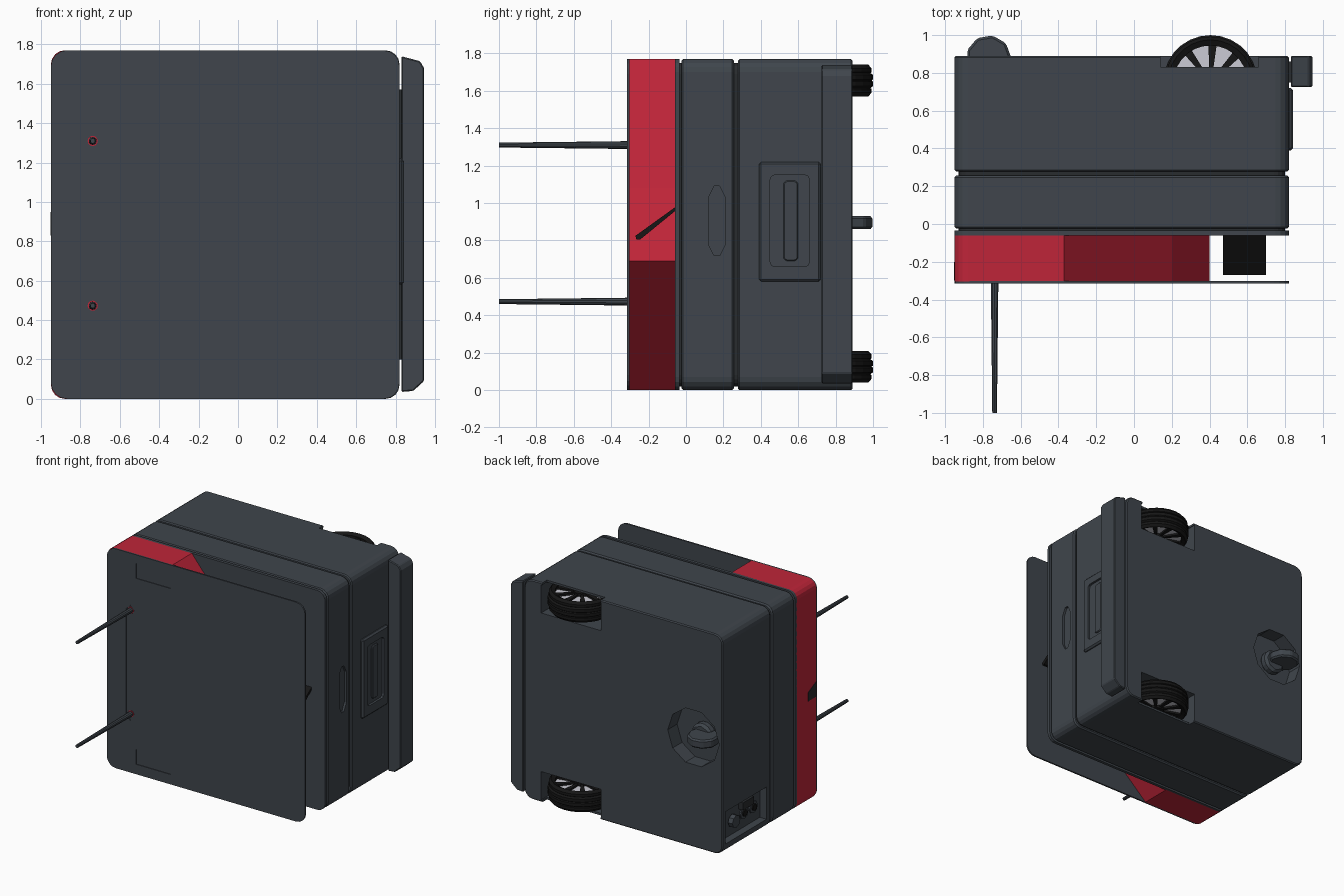
import bpy, bmesh, math
from mathutils import Matrix, Vector

if "Cube" in bpy.data.objects:
    bpy.data.objects.remove(bpy.data.objects["Cube"], do_unlink=True)


def material(name, *rgb):
    m = bpy.data.materials.new(name)
    m.use_nodes = True
    m.diffuse_color = (*rgb, 1)
    bsdf = m.node_tree.nodes["Principled BSDF"]
    bsdf.inputs["Base Color"].default_value = (*rgb, 1)
    bsdf.inputs["Roughness"].default_value = 0.6
    return m


GREY = material("slate grey", 0.05, 0.06, 0.072)
DARK = material("charcoal", 0.022, 0.025, 0.028)
BLACK = material("tyre black", 0.008, 0.008, 0.008)
RED = material("crimson", 0.52, 0.018, 0.04)
SILVER = material("pale silver", 0.6, 0.6, 0.66)


def finish(name, bm, mat, bevel=0):
    bmesh.ops.recalc_face_normals(bm, faces=bm.faces)
    me = bpy.data.meshes.new(name)
    bm.to_mesh(me)
    bm.free()
    me.materials.append(mat)
    ob = bpy.data.objects.new(name, me)
    bpy.context.collection.objects.link(ob)
    if bevel:
        mod = ob.modifiers.new("edge", "BEVEL")
        mod.width, mod.segments, mod.limit_method = bevel, 1, "ANGLE"
    return ob


def prism(name, pts, axis, a, b, mat, bevel=0):
    """Extrude a flat outline from a to b along the given axis."""
    place = {"x": lambda u, v, w: (w, u, v),
             "y": lambda u, v, w: (u, w, v),
             "z": lambda u, v, w: (u, v, w)}[axis]
    bm = bmesh.new()
    rings = [[bm.verts.new(place(u, v, w)) for u, v in pts] for w in (a, b)]
    bm.faces.new(rings[0])
    bm.faces.new(rings[1])
    for i in range(len(pts)):
        j = (i + 1) % len(pts)
        bm.faces.new((rings[0][i], rings[0][j], rings[1][j], rings[1][i]))
    return finish(name, bm, mat, bevel)


def rounded(u0, u1, v0, v1, r=0, n=5):
    """Rectangle outline with rounded corners."""
    if not r:
        return [(u0, v0), (u1, v0), (u1, v1), (u0, v1)]
    out = []
    corners = [(u1 - r, v1 - r), (u0 + r, v1 - r), (u0 + r, v0 + r), (u1 - r, v0 + r)]
    for k, (cu, cv) in enumerate(corners):
        for i in range(n):
            t = math.pi / 2 * (k + i / (n - 1))
            out.append((cu + r * math.cos(t), cv + r * math.sin(t)))
    return out


def box(name, x, y, z, mat, bevel=0):
    return prism(name, rounded(*x, *z), "y", *y, mat, bevel)


def polygon(u, v, r, n):
    return [(u + r * math.cos(2 * math.pi * i / n), v + r * math.sin(2 * math.pi * i / n))
            for i in range(n)]


def cut(ob, *cutters):
    """Subtract the cutters, keep the result as plain mesh, drop the cutters."""
    for c in cutters:
        mod = ob.modifiers.new("cut", "BOOLEAN")
        mod.object, mod.operation, mod.solver = c, "DIFFERENCE", "EXACT"
        c.hide_render = True
    bpy.context.view_layer.update()
    dg = bpy.context.evaluated_depsgraph_get()
    me = bpy.data.meshes.new_from_object(ob.evaluated_get(dg))
    ob.modifiers.clear()
    ob.data = me
    for c in cutters:
        bpy.data.objects.remove(c, do_unlink=True)


def lathe(name, profile, x, y, z, mat, n=28):
    """Closed (radius, height) profile spun about a vertical axis."""
    bm = bmesh.new()
    rings = [[bm.verts.new((x + r * math.cos(2 * math.pi * i / n),
                            y + r * math.sin(2 * math.pi * i / n), z + h))
              for r, h in profile] for i in range(n)]
    m = len(profile)
    for i in range(n):
        a, b = rings[i], rings[(i + 1) % n]
        for k in range(m):
            l = (k + 1) % m
            bm.faces.new((a[k], a[l], b[l], b[k]))
    return finish(name, bm, mat)


X0, X1, H = -0.95, 0.82, 1.77
MID = H / 2

# Body: three shells separated by narrow seams around a core
outline = rounded(X0, X1, 0, H, 0.07)
prism("front_rim", outline, "y", -0.06, -0.035, GREY)
middle = prism("middle_shell", outline, "y", -0.025, 0.257, GREY, 0.01)
rear = prism("rear_shell", outline, "y", 0.278, 0.89, GREY, 0.008)
prism("body_core", rounded(X0 + 0.02, X1 - 0.02, 0.02, H - 0.02, 0.06), "y", -0.05, 0.3, DARK)

# Grip slot in the middle shell
cut(middle, prism("slot_cutter", [(0.12, 0.78), (0.15, 0.72), (0.18, 0.72), (0.21, 0.78),
                                  (0.21, 1.03), (0.18, 1.09), (0.15, 1.09), (0.12, 1.03)],
                  "x", X1 - 0.018, 1, GREY))

# Wheel wells, caster cavity and connector bay in the rear shell
cutters = [prism("caster_cutter", polygon(-0.69, MID, 0.23, 10), "y", 0.77, 1, GREY),
           box("bay_cutter", (-1, X0 + 0.06), (0.33, 0.85), (0.08, 0.34), GREY)]
for side in (-1, 1):
    def zs(a, b):
        return sorted((MID + side * a, MID + side * b))
    cutters += [box("well_cutter", (0.135, 0.67), (0.47, 1), zs(0.64, 0.868), GREY),
                box("notch_cutter", (0.14, 0.66), (0.83, 1.02), zs(0.7, 1), GREY)]
cut(rear, *cutters)

# Connector bay sockets
for i, y in enumerate((0.42, 0.54, 0.7)):
    prism("connector_socket", polygon(y, 0.2, 0.05, 8), "x", X0 + 0.05, X0 + 0.075 - 0.06 * (i == 2) - 0.005, GREY)
    prism("connector_hole", polygon(y, 0.2, 0.028, 8), "x", X0 + 0.04, X0 + 0.06, BLACK)
box("connector_block", (X0 + 0.02, X0 + 0.07), (0.46, 0.6), (0.25, 0.31), DARK)

# Raised side handle panel
panel = prism("side_panel", rounded(0.39, 0.72, 0.58, 1.22), "x", X1 - 0.01, X1 + 0.022, GREY, 0.012)
cut(panel, prism("panel_cutter", rounded(0.45, 0.66, 0.66, 1.15, 0.025, 3), "x", X1 + 0.004, 1, GREY))
prism("panel_grip", rounded(0.52, 0.6, 0.69, 1.12, 0.02, 3), "x", X1, X1 + 0.016, GREY, 0.006)

# Bumper beside the rear edge
bumper = [(0.83, 0.035), (0.89, 0.04), (0.945, 0.09), (0.945, 1.68), (0.925, 1.715), (0.83, 1.74)]
prism("bumper", bumper, "y", 0.725, 0.89, GREY, 0.006)
box("bumper_mount", (X1 - 0.02, 0.835), (0.75, 0.86), (0.2, 1.57), DARK)

# Front plate with shallow slot and windows
plate = prism("front_plate", rounded(X0, X1, 0, H, 0.08), "y", -0.316, -0.303, GREY)
front_cut = [prism("slot_cutter", [(-0.78, 0.46), (-0.74, 0.42), (-0.70, 0.46),
                                   (-0.70, 1.31), (-0.74, 1.35), (-0.78, 1.31)], "y", -0.4, -0.310, GREY)]
for z in (0.08, 1.58):
    front_cut.append(box("window_cutter", (-0.69, -0.38), (-0.4, -0.311), (z, z + 0.12), GREY))
cut(plate, *front_cut)

# Tapered rods with red collars
for z in (0.473, 1.31):
    prism("rod_collar", polygon(-0.738, z, 0.026, 12), "y", -0.314, -0.3, RED)
    bm = bmesh.new()
    bmesh.ops.create_cone(bm, cap_ends=True, segments=10, radius1=0.021, radius2=0.013, depth=0.7,
                          matrix=Matrix.Translation((-0.738, -0.65, z)) @ Matrix.Rotation(math.pi / 2, 4, "X"))
    finish("front_rod", bm, GREY)

# Red wedge joining plate and body, pointed toward the open side
r = 0.07
arc = [math.pi / 2 * i / 4 for i in range(5)]
wedge = [(-0.37, 0), (0.4, 0.69), (0.2, 1.08), (-0.37, H)]
wedge += [(X0 + r - r * math.sin(t), H - r + r * math.cos(t)) for t in arc]
wedge += [(X0 + r - r * math.cos(t), r - r * math.sin(t)) for t in arc]
prism("red_wedge", wedge, "y", -0.304, -0.055, RED)
prism("side_notch", [(-0.3, 0.95), (-0.2, 0.9), (-0.2, 0.83), (-0.3, 0.83)], "x", X0 - 0.003, X0 + 0.003, DARK)

# Tilted flap inside the opening
prism("tilted_flap", [(-0.265, 0.805), (-0.245, 0.805), (-0.055, 0.96), (-0.055, 0.98), (-0.27, 0.825)],
      "x", 0.47, 0.7, BLACK)

# Drive wheels: grooved tyre, pale hub, dark spokes
CX, CY = 0.405, 0.75
tread = [(0.195, -0.07), (0.225, -0.085), (0.242, -0.065), (0.242, -0.045), (0.236, -0.04), (0.25, -0.03),
         (0.25, -0.006), (0.242, 0)]
tyre = tread + [(rad, -h) for rad, h in reversed(tread[:-1])]
for z in (0.125, 1.655):
    lathe("drive_tyre", tyre, CX, CY, z, BLACK)
    prism("wheel_hub", polygon(CX, CY, 0.2, 28), "z", z - 0.045, z + 0.045, SILVER)
    prism("hub_cap", polygon(CX, CY, 0.06, 12), "z", z - 0.07, z + 0.07, BLACK)
    for k in range(9):
        a = 2 * math.pi * k / 9 + 0.12
        d, s = Vector((math.cos(a), math.sin(a))), Vector((-math.sin(a), math.cos(a)))
        c = Vector((CX, CY))
        pts = [c + d * 0.04 - s * 0.008, c + d * 0.2 - s * 0.022, c + d * 0.2 + s * 0.022, c + d * 0.04 + s * 0.008]
        prism("wheel_spoke", [tuple(p) for p in pts], "z", z - 0.06, z + 0.06, BLACK)

# Swivel caster
prism("caster_wheel", polygon(-0.77, 0.88, 0.12, 9), "z", 0.86, 0.93, GREY, 0.012)
prism("caster_fork", polygon(-0.72, MID, 0.1, 8), "y", 0.76, 0.84, GREY, 0.02)
